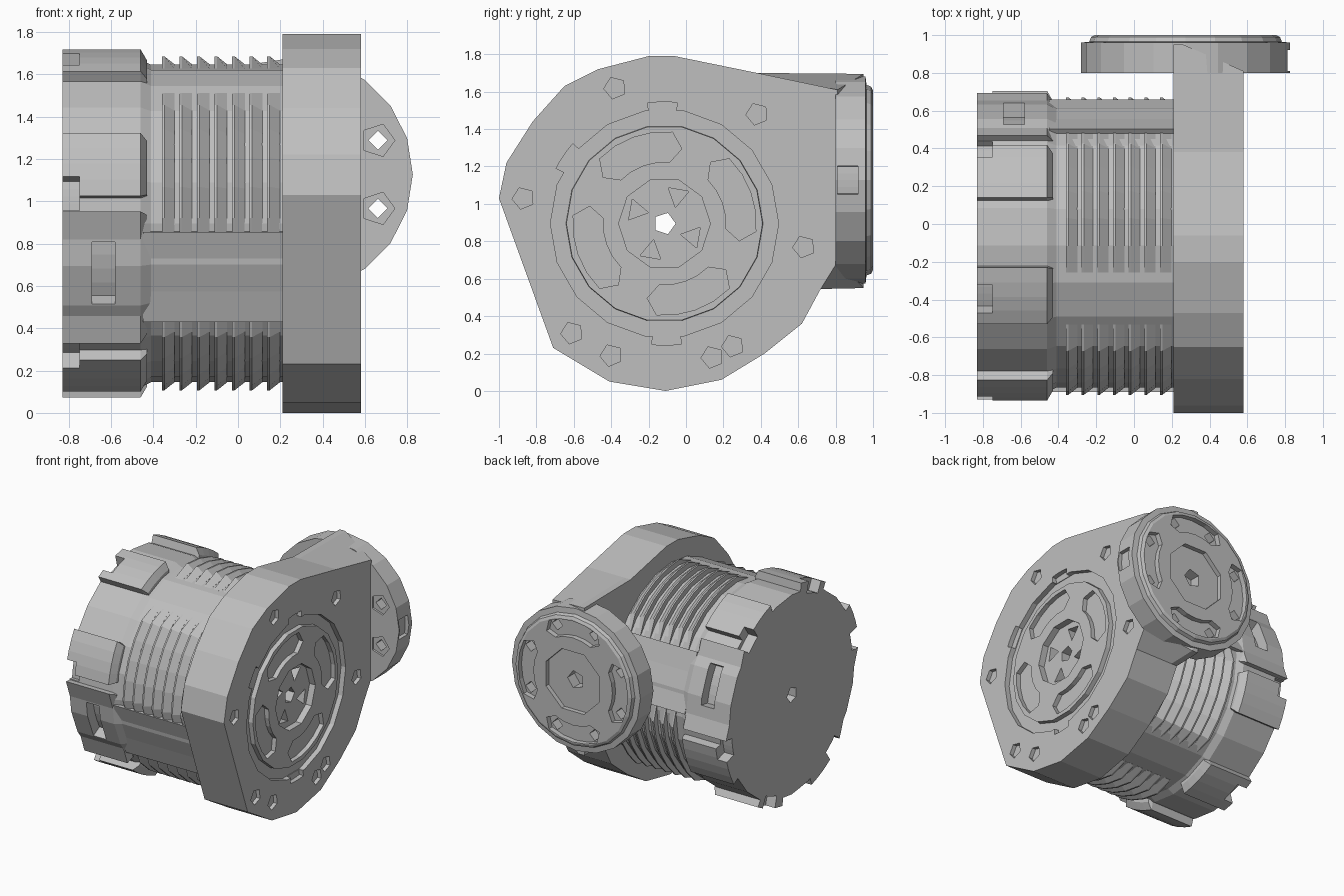
import bpy, bmesh
from math import cos, sin, radians

if "Cube" in bpy.data.objects:
    bpy.data.objects.remove(bpy.data.objects["Cube"])

grey = bpy.data.materials.new("cast grey")
grey.use_nodes = True
grey.diffuse_color = (0.52, 0.52, 0.52, 1)
grey.node_tree.nodes["Principled BSDF"].inputs["Base Color"].default_value = grey.diffuse_color


# Local (u, v, w) to world: motor axis runs along x, flange axis along y
def motor(u, v, w):
    return (w, u - 0.115, v + 0.895)


def flange_axis(u, v, w):
    return (u + 0.273, w, v + 1.127)


def world_x(u, v, w):
    return (w, u, v)


def polar(r, a):
    return (r * cos(radians(a)), r * sin(radians(a)))


def circle(r, n, at=(0, 0), turn=0):
    pts = [polar(r, turn + 360 * i / n) for i in range(n)]
    return [(u + at[0], v + at[1]) for u, v in pts]


def sector(r0, r1, a0, a1, n=4):
    angles = [a0 + (a1 - a0) * i / n for i in range(n + 1)]
    return [polar(r1, a) for a in angles] + [polar(r0, a) for a in reversed(angles)]


def kidney(r0, r1, a, half):
    pts = sector(r0, r1, a - half, a + half)
    mid = (r0 + r1) / 2
    return pts[:5] + [polar(mid, a + half + 8)] + pts[5:] + [polar(mid, a - half - 8)]


def loft(name, rings, place):
    """Solid through rings of (outline, axial position)."""
    bm = bmesh.new()
    loops = [[bm.verts.new(place(u, v, w)) for u, v in pts] for pts, w in rings]
    for a, b in zip(loops, loops[1:]):
        for i in range(len(a)):
            j = (i + 1) % len(a)
            bm.faces.new((a[i], a[j], b[j], b[i]))
    bm.faces.new(loops[0])
    bm.faces.new(loops[-1])
    bmesh.ops.recalc_face_normals(bm, faces=bm.faces)
    mesh = bpy.data.meshes.new(name)
    bm.to_mesh(mesh)
    bm.free()
    mesh.materials.append(grey)
    obj = bpy.data.objects.new(name, mesh)
    bpy.context.collection.objects.link(obj)
    return obj


def lathe(name, profile, n, place):
    return loft(name, [(circle(r, n), w) for w, r in profile], place)


cutters = []


def carve(targets, outline, w0, w1, place):
    cutter = loft("cutter", [(outline, w0), (outline, w1)], place)
    cutter.hide_render = True
    cutters.append(cutter)
    for obj in targets:
        mod = obj.modifiers.new("cut", "BOOLEAN")
        mod.operation = "DIFFERENCE"
        mod.solver = "EXACT"
        mod.object = cutter


# Gear housing plate, whose inner side reaches into the round flange
outline = [(-1, 1.03), (-.96, 1.22), (-.82, 1.44), (-.65, 1.63), (-.47, 1.72),
           (-.2, 1.79), (-.06, 1.79), (.38, 1.7), (.81, 1.61), (.81, .69), (.72, .545),
           (.62, .36), (.42, .2), (.19, .06), (-.11, 0), (-.41, .05), (-.71, .23)]
inner = list(outline)
inner[8], inner[9] = (.95, 1.695), (.95, .55)
housing = loft("gear_housing", [(inner, .21), (inner, .26), (outline, .58)], world_x)
carve([housing], circle(.61, 18), .54, .7, motor)
for a in (91, 271, 146):
    carve([housing], sector(.55, .65, a - 7, a + 7), .545, .7, motor)

# Output hub set into the housing
hub = lathe("output_hub", [(.5, .53), (.575, .525)], 18, motor)
for k in range(4):
    a = 20 + 90 * k
    carve([hub], kidney(.33, .49, a, 25), .54, .7, motor)
    for d in (-22, 0, 22):
        carve([hub], circle(.03, 3, polar(.41, a + d)), .51, .7, motor)
    carve([housing, hub], circle(.065, 3, polar(.165, a + 45), a), .45, .7, motor)
carve([housing, hub], circle(.245, 10), .525, .7, motor)

# Housing bolt holes
for at in ((-.38, 1.62), (.38, 1.48), (-.87, 1.03), (.63, .77),
           (-.61, .31), (-.4, .19), (.14, .18), (.25, .24)):
    carve([housing], circle(.06, 5, at, 40), .55, .7, world_x)

# Motor body with flat sides, and its end cap
body = lathe("motor_body", [(-.45, .75), (.23, .75)], 24, motor)
for a in (20, 200):
    side = sector(.6, .775, a - 17, a + 17, 1)
    loft("body_flat_side", [(side, -.45), (side, .23)], motor)
cap = lathe("end_cap", [(-.83, .775), (-.46, .775), (-.4, .745)], 24, motor)

# Clamping lugs and two flat side pads: angle, half width, radius, facets
raised = [(a, 11, .83, 4) for a in (61, 109, 160, 242, 289, 340)]
raised += [(20, 24, .81, 1), (200, 24, .815, 1)]
lugs = []
for a, half, r, n in raised:
    full = sector(.65, r, a - half, a + half, n)
    low = sector(.65, r - .05, a - half + 1, a + half - 1, n)
    name = "cap_lug" if n > 1 else "cap_side_pad"
    lugs.append(loft(name, [(full, -.83), (full, -.46), (low, -.43)], motor))

# Slots in the side pads and notches in the cap rim
for a, pad in ((22, lugs[6]), (198, lugs[7])):
    carve([cap, pad], sector(.69, .9, a - 11.5, a + 11.5), -.69, -.58, motor)
for k in range(6):
    a = 50 + 60 * k
    near = [lug for lug, (b, half, r, n) in zip(lugs, raised)
            if abs((a - b + 180) % 360 - 180) < half + 6]
    carve([cap] + near, sector(.74, .9, a - 5.5, a + 5.5), -.9, -.75, motor)

# Shaft bore through the whole motor
carve([housing, hub, body, cap], circle(.06, 5), -1, .8, motor)

# Cooling fins in four groups, ramped along the axis
for k in range(4):
    start = 36 + 88 * k
    for i in range(7):
        w = -.36 + .083 * i
        tall = sector(.7, .79, start, start + 65, 6)
        short = sector(.7, .752, start, start + 65, 6)
        for pts in (tall, short):
            pts[0], pts[6] = polar(.745, start), polar(.745, start + 65)
        loft("cooling_fin", [(tall, w), (tall, w + .012), (short, w + .06)], motor)

# Round mounting flange at the back
flange = lathe("mounting_flange", [(.8, .553), (.96, .553), (.965, .51), (.99, .5), (1, .48)],
               20, flange_axis)
carve([flange], circle(.25, 8, turn=22.5), .965, 1.1, flange_axis)
carve([flange, housing], circle(.07, 5), .88, 1.1, flange_axis)
for k in range(4):
    a = 90 * k
    carve([flange], kidney(.34, .47, a, 26), .96, 1.1, flange_axis)
    for d in (-22.5, 22.5):
        at = polar(.42, a + d)
        carve([flange], circle(.045, 4, at), .7, 1.1, flange_axis)
        if k == 0:
            carve([flange], circle(.08, 5, at), .7, .815, flange_axis)
carve([flange], sector(.52, .6, -8, 8), .81, .92, flange_axis)

# Bake the cuts and drop the cutters
bpy.context.view_layer.update()
graph = bpy.context.evaluated_depsgraph_get()
for obj in [housing, hub, body, cap, flange] + lugs:
    baked = bpy.data.meshes.new_from_object(obj.evaluated_get(graph))
    obj.modifiers.clear()
    obj.data = baked
for cutter in cutters:
    bpy.data.objects.remove(cutter)
